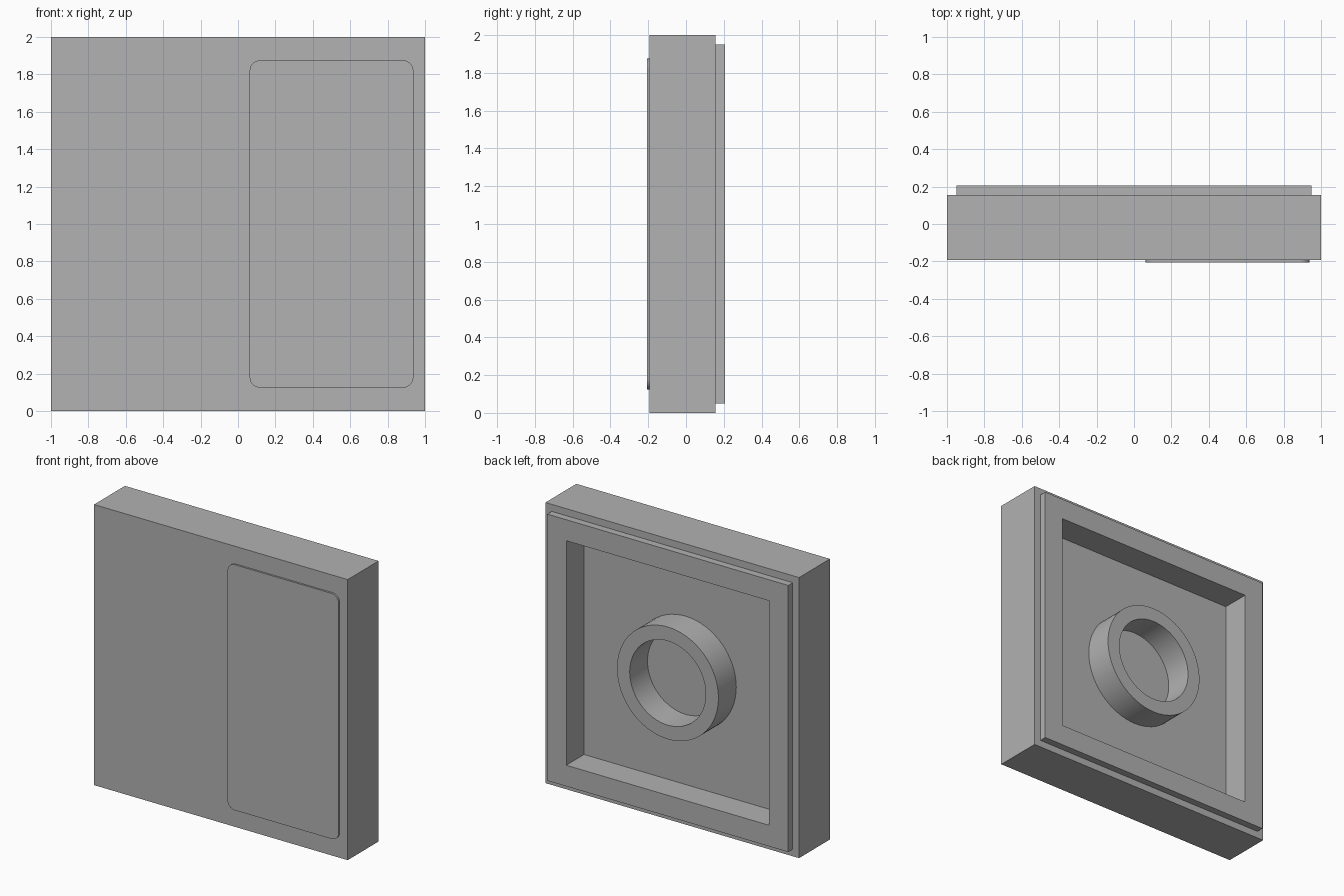
import bpy, bmesh, math
from mathutils import Matrix, Vector

cube = bpy.data.objects.get("Cube")
if cube:
    bpy.data.objects.remove(cube, do_unlink=True)

# Depths along y
FRONT, BACK, LIP, FLOOR, PLATE = -0.193, 0.155, 0.206, 0.005, -0.206

grey = bpy.data.materials.new("light grey")
grey.use_nodes = True
colour = (0.445, 0.445, 0.445, 1)
grey.diffuse_color = colour
grey.node_tree.nodes["Principled BSDF"].inputs["Base Color"].default_value = colour


def finish(bm, name, smooth=False):
    bmesh.ops.recalc_face_normals(bm, faces=bm.faces)
    mesh = bpy.data.meshes.new(name)
    bm.to_mesh(mesh)
    bm.free()
    mesh.materials.append(grey)
    obj = bpy.data.objects.new(name, mesh)
    bpy.context.collection.objects.link(obj)
    if smooth:
        bpy.ops.object.select_all(action='DESELECT')
        obj.select_set(True)
        bpy.context.view_layer.objects.active = obj
        bpy.ops.object.shade_smooth_by_angle(angle=math.radians(30))
    return obj


def box(x0, x1, y0, y1, z0, z1):
    bm = bmesh.new()
    size = Vector((x1 - x0, y1 - y0, z1 - z0))
    centre = Vector((x0 + x1, y0 + y1, z0 + z1)) / 2
    bmesh.ops.create_cube(bm, size=1, matrix=Matrix.Translation(centre) @ Matrix.Diagonal(size).to_4x4())
    return bm


def inset_and_move(bm, face, width, depth):
    """Inset a face, then push the inner part along y with new side walls."""
    bmesh.ops.inset_region(bm, faces=[face], thickness=width, use_even_offset=True)
    result = bmesh.ops.extrude_discrete_faces(bm, faces=[face])
    inner = result["faces"][0]
    bmesh.ops.translate(bm, verts=inner.verts, vec=(0, depth, 0))
    return inner


# Tile body: raised lip and square recess on the back
bm = box(-1, 1, FRONT, BACK, 0, 2)
bm.normal_update()
back = max(bm.faces, key=lambda f: f.calc_center_median().y)
back = inset_and_move(bm, back, 0.05, LIP - BACK)
inset_and_move(bm, back, 0.15, FLOOR - LIP)
finish(bm, "tile_body")

# Round collar in the recess
bm = bmesh.new()
profile = [(0.3, FLOOR - 0.01), (0.4, FLOOR - 0.01), (0.4, LIP), (0.3, LIP)]
verts = [bm.verts.new((r, y, 1)) for r, y in profile]
edges = [bm.edges.new((verts[i], verts[(i + 1) % 4])) for i in range(4)]
bmesh.ops.spin(bm, geom=verts + edges, cent=(0, 0, 1), axis=(0, 1, 0),
               angle=math.tau, steps=64, use_duplicate=False)
bmesh.ops.remove_doubles(bm, verts=bm.verts, dist=0.0001)
finish(bm, "back_collar", smooth=True)

# Thin plate with rounded corners on the front
bm = box(0.0625, 0.9375, PLATE, FRONT + 0.002, 0.125, 1.875)
corners = [e for e in bm.edges if abs(e.verts[0].co.y - e.verts[1].co.y) > 0.001]
bmesh.ops.bevel(bm, geom=corners, offset=0.055, segments=8, profile=0.5,
                affect='EDGES', clamp_overlap=False)
finish(bm, "front_plate", smooth=True)
